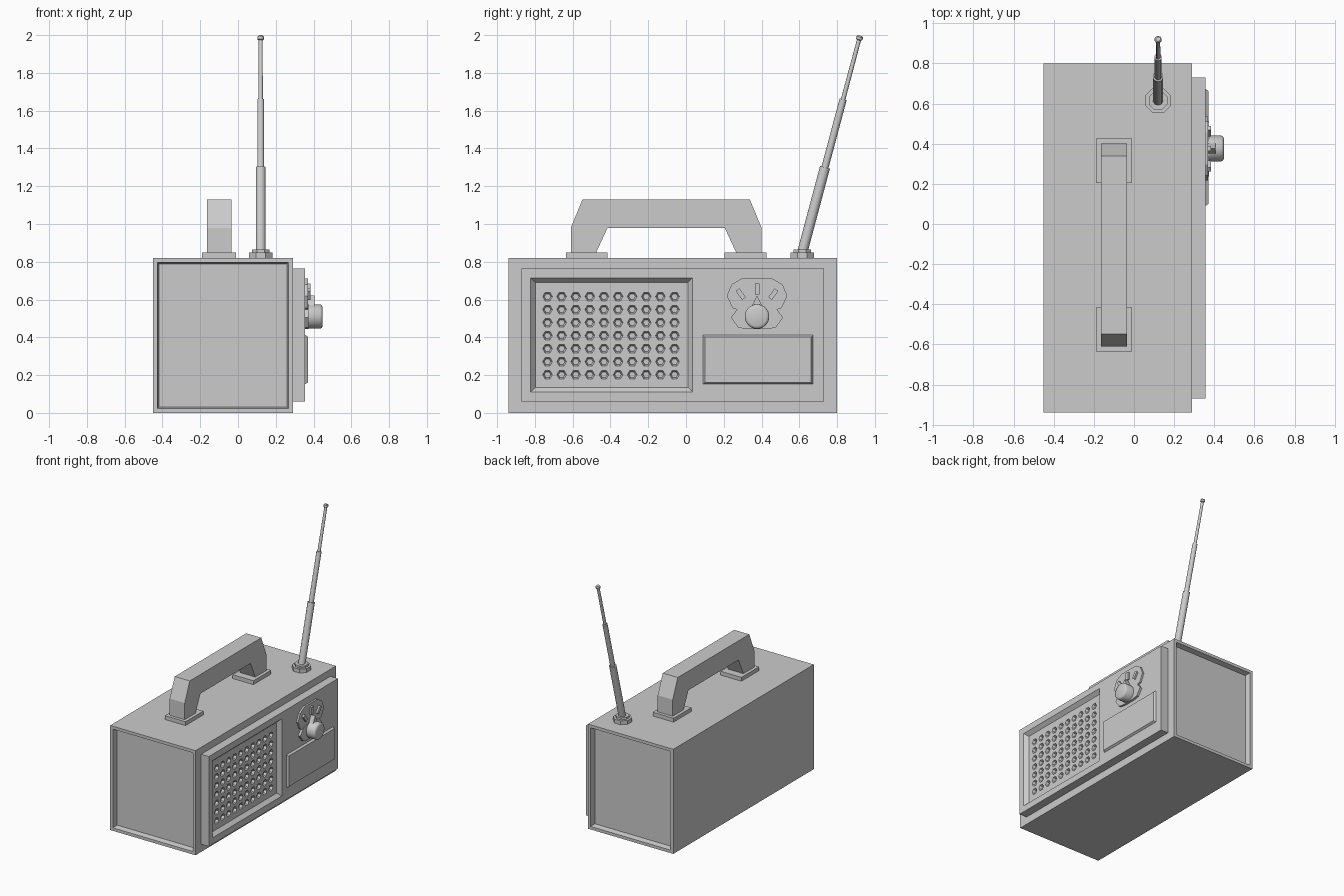
import bpy, bmesh
from math import cos, sin, pi, radians
from mathutils import Vector

if "Cube" in bpy.data.objects:
    bpy.data.objects.remove(bpy.data.objects["Cube"])


def add_loft(bm, rings):
    # Skin successive point loops and cap both ends
    loops = [[bm.verts.new(p) for p in r] for r in rings]
    n = len(loops[0])
    faces = [bm.faces.new(loops[0]), bm.faces.new(loops[-1])]
    for a, b in zip(loops, loops[1:]):
        for i in range(n):
            j = (i + 1) % n
            faces.append(bm.faces.new((a[i], a[j], b[j], b[i])))
    bmesh.ops.recalc_face_normals(bm, faces=faces)


def finish(name, bm):
    me = bpy.data.meshes.new(name)
    bm.to_mesh(me)
    bm.free()
    ob = bpy.data.objects.new(name, me)
    bpy.context.collection.objects.link(ob)
    return ob


def loft(name, rings):
    bm = bmesh.new()
    add_loft(bm, rings)
    return finish(name, bm)


def rect(x, y0, y1, z0, z1):
    return [(x, y0, z0), (x, y1, z0), (x, y1, z1), (x, y0, z1)]


def box(name, x0, x1, y0, y1, z0, z1):
    return loft(name, [rect(x0, y0, y1, z0, z1), rect(x1, y0, y1, z0, z1)])


def prism(name, pts, x0, x1):
    return loft(name, [[(x, y, z) for y, z in pts] for x in (x0, x1)])


def circle(c, axis, r, n):
    q = Vector((0, 0, 1)).rotation_difference(Vector(axis).normalized())
    return [Vector(c) + q @ Vector((r * cos(2 * pi * (i + .5) / n),
                                    r * sin(2 * pi * (i + .5) / n), 0)) for i in range(n)]


# Cabinet with recessed end panels
bm = bmesh.new()
add_loft(bm, [rect(-.45, -.94, .80, 0, .82), rect(.29, -.94, .80, 0, .82)])
for s in (-1, 1):
    f = next(f for f in bm.faces if f.normal.y * s > .9)
    bmesh.ops.inset_region(bm, faces=[f], thickness=.033)
    bmesh.ops.inset_region(bm, faces=[f], thickness=.012, depth=-.04)
finish("cabinet", bm)

# Face panel with sloped speaker recess
panel = loft("face_panel", [
    rect(.29, -.87, .73, .06, .765), rect(.356, -.87, .73, .06, .765),
    rect(.356, -.822, .035, .11, .715), rect(.328, -.797, .01, .135, .69)])

# Speaker holes
bm = bmesh.new()
for i in range(10):
    for j in range(7):
        y, z = -.733 + i * .0747, .202 + j * .069
        add_loft(bm, [circle((x, y, z), (1, 0, 0), r, 6)
                      for x, r in ((.308, .017), (.328, .026), (.333, .028))])
cutter = finish("hole_cutter", bm)
cutter.hide_render = True
mod = panel.modifiers.new("holes", 'BOOLEAN')
mod.operation = 'DIFFERENCE'
mod.solver = 'EXACT'
mod.object = cutter
bpy.context.view_layer.update()
dg = bpy.context.evaluated_depsgraph_get()
new_mesh = bpy.data.meshes.new_from_object(panel.evaluated_get(dg))
panel.modifiers.clear()
panel.data = new_mesh
bpy.data.objects.remove(cutter)

# Display window
loft("display_window", [rect(.35, .09, .673, .152, .412),
                        rect(.356, .09, .673, .152, .412),
                        rect(.371, .1, .663, .162, .402)])

# Dial plates, symmetric about the knob
KY, KZ = .376, .51


def mirrored(half):
    return [(KY + a, z) for a, z in half] + [(KY - a, z) for a, z in reversed(half)]


prism("dial_scale_plate", mirrored([(.07, .535), (.13, .555), (.16, .62),
                                    (.135, .68), (.08, .712)]), .35, .370)
prism("dial_knob_plate", mirrored([(.05, .443), (.10, .452), (.138, .505),
                                   (.10, .555), (.03, .573)]), .35, .374)

# Tick marks fanned around the knob
for k, a in enumerate((-36, 0, 36)):
    a = radians(a)
    pts = [(KY + r * sin(a) + w * cos(a), KZ + r * cos(a) - w * sin(a))
           for r, w in ((.118, -.012), (.118, .012), (.176, .012), (.176, -.012))]
    prism(f"tick_mark_{k}", pts, .36, .384)

# Tuning knob and pointer
knob = loft("tuning_knob", [circle((x, KY, KZ), (1, 0, 0), r, 24)
                            for x, r in ((.36, .065), (.435, .065), (.444, .06), (.448, .05))])
prism("knob_pointer", [(KY - .05, KZ + .02), (KY + .05, KZ + .02),
                       (KY + .02, .58), (KY, .622), (KY - .02, .58)], .36, .406)

# Carry handle
C = -.105
half = [(.505, .85), (.505, .98), (.443, 1.13)]
inner = [(.31, .98), (.37, .85)]
prof = [(C + a, z) for a, z in half] + [(C - a, z) for a, z in reversed(half)]
prof += [(C - a, z) for a, z in reversed(inner)] + [(C + a, z) for a, z in inner]
prism("handle", prof, -.165, -.035)
for s, n in ((-1, "front"), (1, "rear")):
    ys = sorted((C + s * .31, C + s * .53))
    box(f"handle_foot_{n}", -.19, -.01, *ys, .815, .85)

# Antenna mount and telescopic rod
A, T = Vector((.12, .613, .84)), Vector((.12, .92, 1.99))
d = (T - A).normalized()
loft("antenna_mount", [circle((.12, .615, z), (0, 0, 1), r, 8)
                       for z, r in ((.815, .068), (.85, .068), (.85, .05), (.866, .05))])
rod = [(0, .027), (.40, .027), (.40, .019), (.713, .019), (.713, .012),
       (.985, .011), (.988, .017), (1, .018), (1.006, .012)]
antenna = loft("antenna", [circle(A + (T - A) * t, d, r, 10) for t, r in rod])

# Smooth the round parts, keeping sharp edges
for ob in (knob, antenna):
    bpy.ops.object.select_all(action='DESELECT')
    ob.select_set(True)
    bpy.context.view_layer.objects.active = ob
    bpy.ops.object.shade_smooth_by_angle(angle=radians(40))
